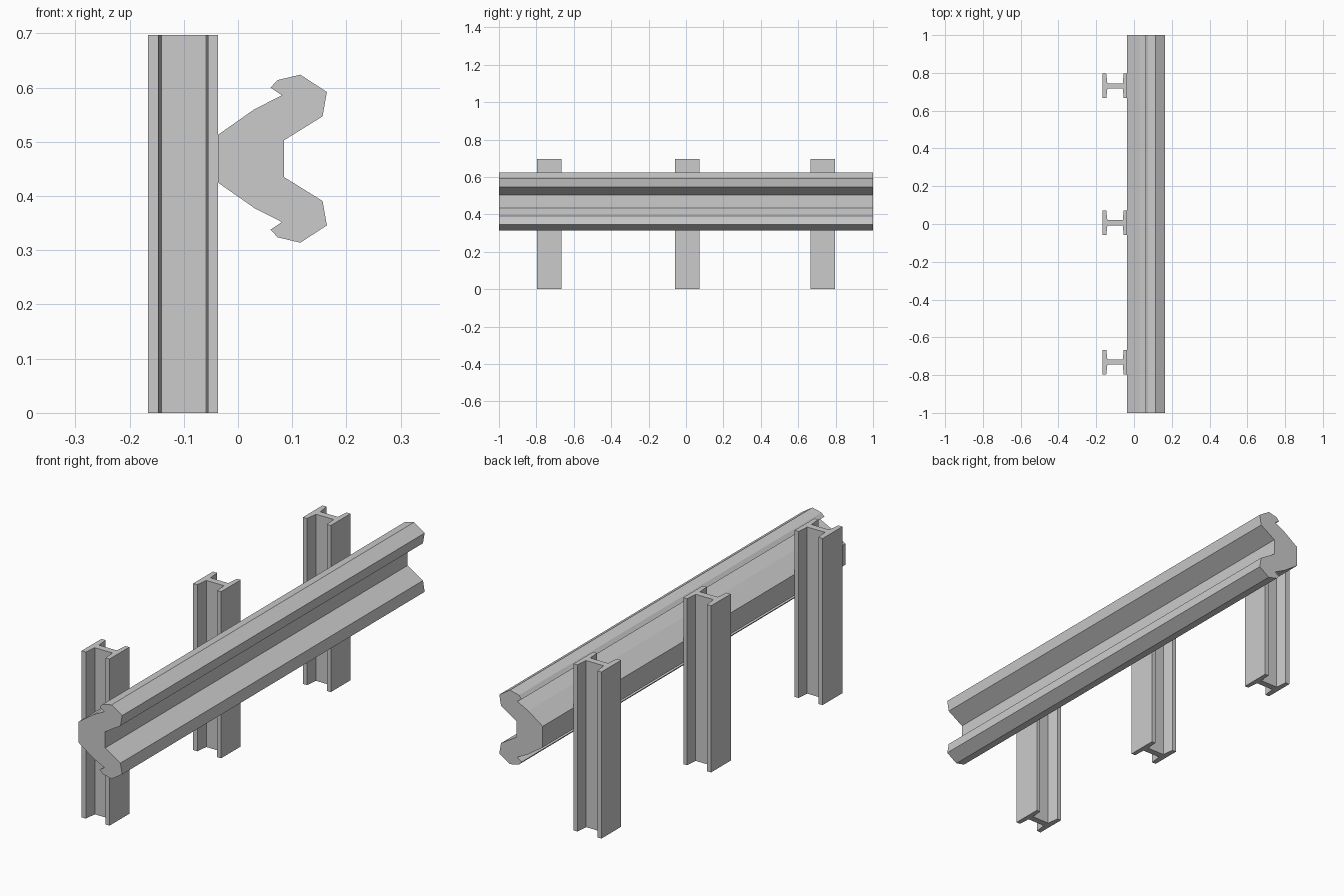
import bpy, bmesh
from mathutils import Vector

if "Cube" in bpy.data.objects:
    bpy.data.objects.remove(bpy.data.objects["Cube"])


def extrude(name, outline, direction):
    """Closed prism from a planar outline of 3D points."""
    bm = bmesh.new()
    face = bm.faces.new([bm.verts.new(p) for p in outline])
    res = bmesh.ops.extrude_face_region(bm, geom=[face])
    moved = [v for v in res["geom"] if isinstance(v, bmesh.types.BMVert)]
    bmesh.ops.translate(bm, vec=Vector(direction), verts=moved)
    bmesh.ops.recalc_face_normals(bm, faces=bm.faces)
    mesh = bpy.data.meshes.new(name)
    bm.to_mesh(mesh)
    bm.free()
    obj = bpy.data.objects.new(name, mesh)
    bpy.context.collection.objects.link(obj)
    return obj


# Guard rail: upper half of the cross-section, mirrored about its mid height
MID_Z = 0.469
upper = [(-0.037, 0.044), (0.03, 0.091), (0.081, 0.117), (0.06, 0.131),
         (0.073, 0.145), (0.115, 0.155), (0.164, 0.123), (0.156, 0.078),
         (0.085, 0.034)]
section = upper + [(x, -z) for x, z in reversed(upper)]
extrude("guard_rail", [(x, -1, MID_Z + z) for x, z in section], (0, 2, 0))

# I-beam posts: tapered flanges joined by a web
HALF_W, HALF_WEB, HEIGHT = 0.065, 0.014, 0.697
half = [(-0.166, HALF_W), (-0.147, HALF_W), (-0.141, HALF_WEB),
        (-0.059, HALF_WEB), (-0.055, HALF_W), (-0.037, HALF_W)]
beam = half + [(x, -y) for x, y in reversed(half)]
for i, cy in enumerate((-0.731, 0.006, 0.731)):
    post = extrude(f"post_{i + 1}", [(x, y, 0) for x, y in beam], (0, 0, HEIGHT))
    post.location.y = cy
